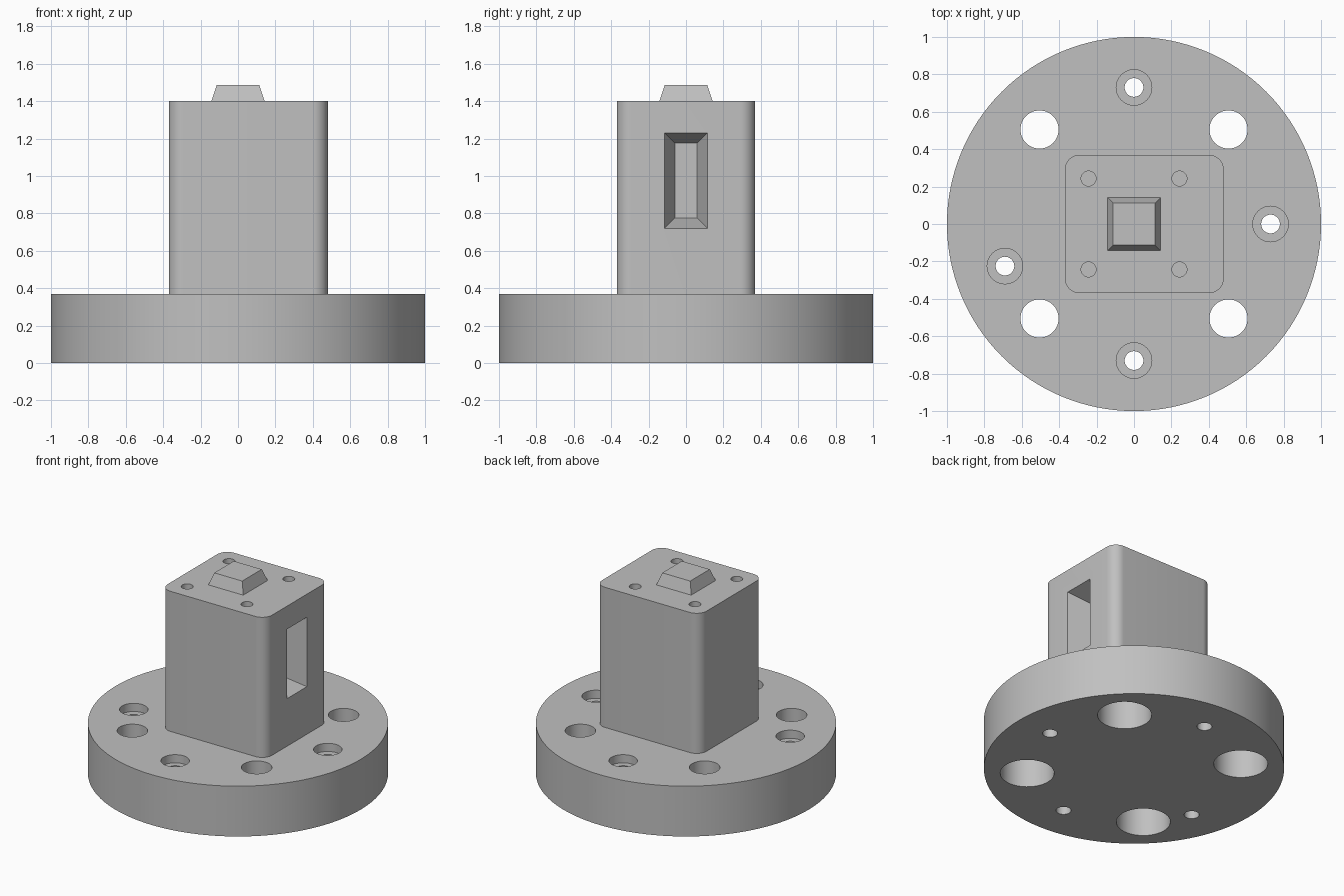
import bpy, bmesh, math
from mathutils import Matrix, Vector

if "Cube" in bpy.data.objects:
    bpy.data.objects.remove(bpy.data.objects["Cube"])

grey = bpy.data.materials.new("plain grey")
grey.use_nodes = True
colour = (0.53, 0.53, 0.53, 1)
grey.diffuse_color = colour
grey.node_tree.nodes["Principled BSDF"].inputs["Base Color"].default_value = colour

FLANGE_TOP, POST_TOP = 0.37, 1.40
SIDE_X, HALF = 0.48, 0.37
BORE, NECK = 0.24, 0.06


def make_object(name, bm):
    mesh = bpy.data.meshes.new(name)
    bm.to_mesh(mesh)
    bm.free()
    mesh.materials.append(grey)
    obj = bpy.data.objects.new(name, mesh)
    bpy.context.collection.objects.link(obj)
    return obj


def add_cylinder(bm, x, y, radius, z0, z1, sides=48):
    bmesh.ops.create_cone(bm, cap_ends=True, segments=sides, radius1=radius,
                          radius2=radius, depth=z1 - z0,
                          matrix=Matrix.Translation((x, y, (z0 + z1) / 2)))


def add_box(bm, low, high):
    low, high = Vector(low), Vector(high)
    size = Matrix.Diagonal((*(high - low), 1))
    return bmesh.ops.create_cube(bm, size=1, matrix=Matrix.Translation((low + high) / 2) @ size)["verts"]


def cut(obj, bm, name):
    cutter = make_object(name, bm)
    cutter.hide_render = True
    mod = obj.modifiers.new(name, "BOOLEAN")
    mod.operation, mod.solver, mod.object = "DIFFERENCE", "EXACT", cutter
    bpy.context.view_layer.objects.active = obj
    bpy.ops.object.modifier_apply(modifier=mod.name)
    bpy.data.objects.remove(cutter)


def smooth(obj):
    bpy.ops.object.select_all(action="DESELECT")
    obj.select_set(True)
    bpy.context.view_layer.objects.active = obj
    bpy.ops.object.shade_smooth_by_angle(angle=math.radians(30))


signs = [(sx, sy) for sx in (-1, 1) for sy in (-1, 1)]

# Round flange
bm = bmesh.new()
add_cylinder(bm, 0, 0, 1, 0, FLANGE_TOP, 128)
flange = make_object("flange", bm)

# Through holes, with wide bores below and screw head recesses above
through, recess = bmesh.new(), bmesh.new()
for sx, sy in signs:
    add_cylinder(through, sx * 0.505, sy * 0.505, 0.102, -0.1, 0.5)
    add_cylinder(recess, sx * 0.505, sy * 0.505, 0.18, -0.1, BORE)
for x, y in ((0, 0.73), (0, -0.73), (0.73, 0), (-0.69, -0.225)):
    add_cylinder(through, x, y, 0.05, -0.1, 0.5)
    add_cylinder(recess, x, y, 0.095, FLANGE_TOP - NECK, 0.5)
cut(flange, through, "through_holes")
cut(flange, recess, "recesses")
smooth(flange)

# Square post with rounded upright edges
bm = bmesh.new()
add_box(bm, (-HALF, -HALF, FLANGE_TOP), (SIDE_X, HALF, POST_TOP))
upright = [e for e in bm.edges if abs(e.verts[0].co.z - e.verts[1].co.z) > 0.5]
bmesh.ops.bevel(bm, geom=upright, offset=0.08, segments=10, profile=0.5, affect="EDGES")
post = make_object("post", bm)

# Blind pin holes in the top
pins = bmesh.new()
for sx, sy in signs:
    add_cylinder(pins, sx * 0.243, sy * 0.243, 0.04, 1.1, 1.6, 32)
cut(post, pins, "pin_holes")

# Tapered socket in the left side; the cutter continues past the wall
depth, taper, over = 0.16, 0.055, 0.04
flare = taper * over / depth
socket = bmesh.new()
verts = add_box(socket, (SIDE_X - depth, -0.115 - flare, 0.72 - flare),
                (SIDE_X + over, 0.115 + flare, 1.23 + flare))
for v in verts:
    if v.co.x < SIDE_X:
        v.co.y -= math.copysign(taper + flare, v.co.y)
        v.co.z -= math.copysign(taper + flare, v.co.z - 0.975)
cut(post, socket, "socket_cutter")
smooth(post)

# Tapered stud on top
bm = bmesh.new()
for v in add_box(bm, (-0.142, -0.142, POST_TOP), (0.142, 0.142, 1.485)):
    if v.co.z > POST_TOP + 0.01:
        v.co.x *= 0.8
        v.co.y *= 0.8
make_object("stud", bm)
